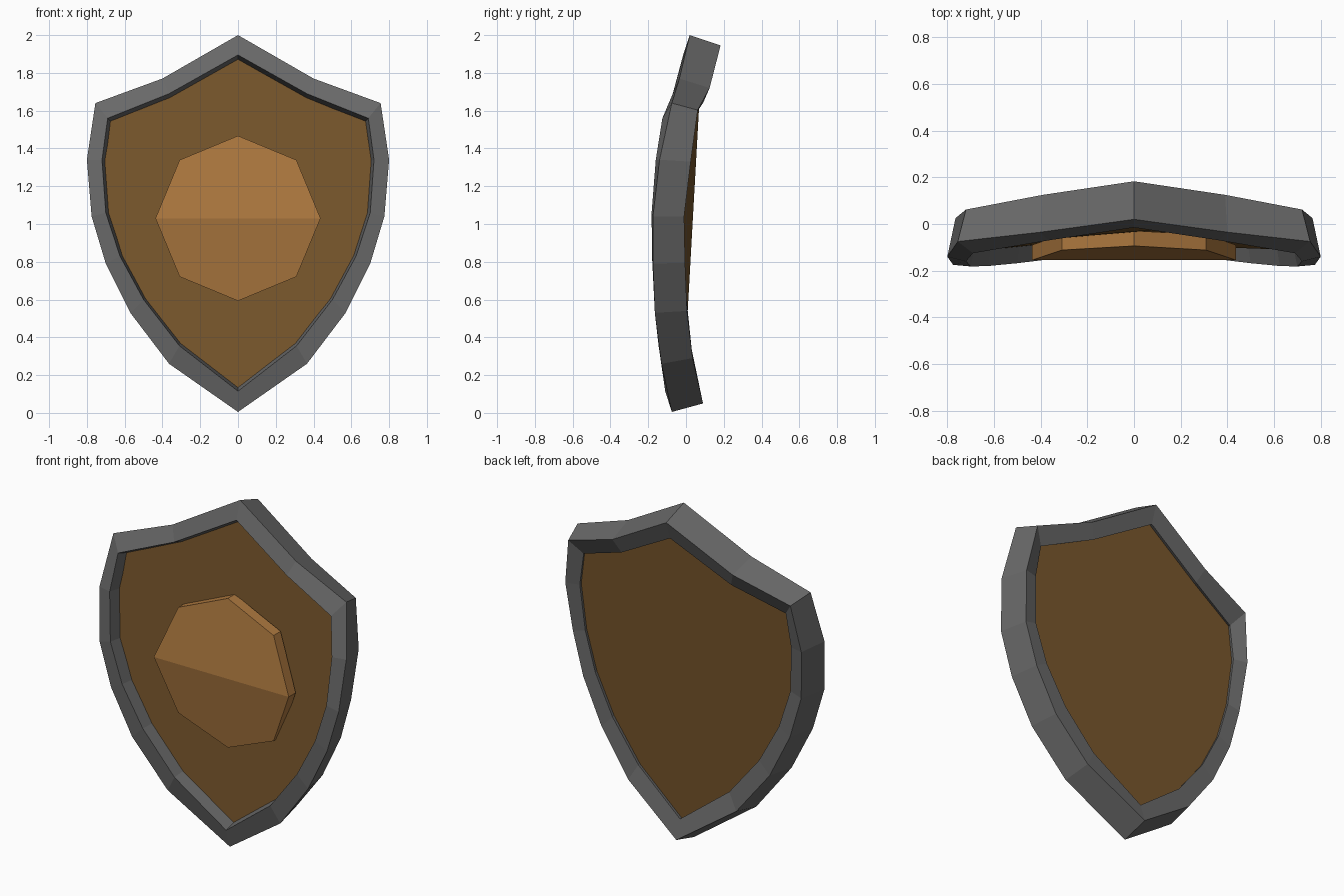
import bpy, bmesh, math
from mathutils import Vector

old = bpy.data.objects.get("Cube")
if old:
    bpy.data.objects.remove(old)


def material(name, rgb):
    m = bpy.data.materials.new(name)
    m.use_nodes = True
    m.diffuse_color = (*rgb, 1)
    m.node_tree.nodes["Principled BSDF"].inputs["Base Color"].default_value = (*rgb, 1)
    return m


def build(name, verts, faces, mat):
    mesh = bpy.data.meshes.new(name)
    mesh.from_pydata(verts, [], faces)
    mesh.materials.append(mat)
    bm = bmesh.new()
    bm.from_mesh(mesh)
    bmesh.ops.recalc_face_normals(bm, faces=bm.faces)
    bm.to_mesh(mesh)
    bm.free()
    obj = bpy.data.objects.new(name, mesh)
    bpy.context.collection.objects.link(obj)
    return obj


def mirrored(half):
    """Closed loop from a half profile that starts and ends on the centre line."""
    pts = [Vector(p) for p in half]
    return pts + [Vector((-p.x, p.y, p.z)) for p in pts[-2:0:-1]]


def bridge(loops, closed):
    """Quads between neighbouring loops; closed joins the last loop to the first."""
    n, m = len(loops[0]), len(loops)
    return [(a * n + i, a * n + (i + 1) % n, b * n + (i + 1) % n, b * n + i)
            for a in range(m if closed else m - 1)
            for b in [(a + 1) % m] for i in range(n)]


steel = material("dark steel", (0.14, 0.14, 0.14))
wood = material("dark wood", (0.19, 0.095, 0.025))
pale = material("light wood", (0.42, 0.19, 0.05))

# Half profiles of the shield, top to bottom
outer = mirrored([(0, .02, 2), (.4, -.035, 1.77), (.755, -.075, 1.64),
                  (.8, -.14, 1.34), (.775, -.175, 1.04), (.7, -.175, .79),
                  (.57, -.165, .53), (.365, -.13, .26), (0, -.075, .005)])
inner = mirrored([(0, -.015, 1.895), (.365, -.07, 1.69), (.69, -.125, 1.56),
                  (.72, -.16, 1.34), (.7, -.182, 1.06), (.625, -.18, .83),
                  (.5, -.168, .6), (.31, -.145, .355), (0, -.11, .115)])
depth = mirrored([(0, .163, -.055), (-.01, .16, -.05), (-.035, .137, -.037),
                  (-.035, .165, -.01), (-.035, .165, 0), (-.03, .17, .005),
                  (-.025, .17, .01), (-.015, .165, .03), (0, .165, .045)])


def sunk(loop, t):
    return [p + d * t for p, d in zip(loop, depth)]


# Metal rim
loops = [outer, inner, sunk(inner, 1), sunk(outer, 1)]
build("rim", sum(loops, []), bridge(loops, True), steel)

# Wooden board set inside the rim
loops = [sunk(inner, .42), sunk(inner, .88)]
n = len(outer)
build("board", sum(loops, []),
      bridge(loops, False) + [tuple(range(n)), tuple(range(n, 2 * n))], wood)

# Eight-sided boss, folded along its horizontal middle
ring = [Vector((math.sin(k * math.tau / 8), 0, math.cos(k * math.tau / 8))) * .437
        for k in range(8)]
front, back = ([Vector((p.x, y + abs(p.z) * .14, p.z + 1.03)) for p in ring]
               for y in (-.155, -.09))
build("boss", front + back,
      bridge([front, back], False) + [(6, 7, 0, 1, 2), (2, 3, 4, 5, 6),
                                      (14, 15, 8, 9, 10), (10, 11, 12, 13, 14)], pale)
